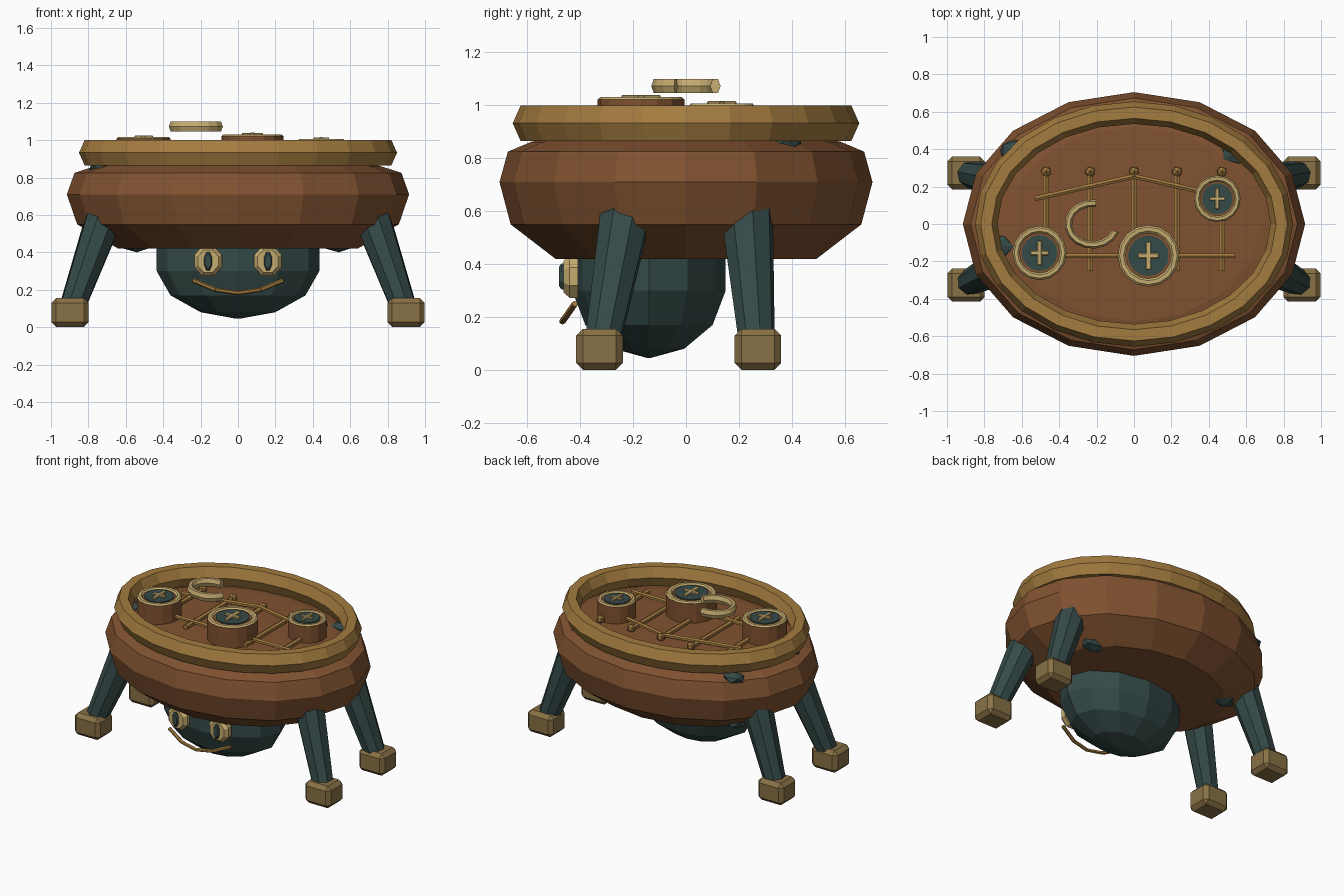
import bpy, bmesh, math
from mathutils import Vector, Matrix

if "Cube" in bpy.data.objects:
    bpy.data.objects.remove(bpy.data.objects["Cube"])


def material(name, rgb):
    m = bpy.data.materials.new(name)
    m.diffuse_color = (*rgb, 1)
    m.use_nodes = True
    m.node_tree.nodes["Principled BSDF"].inputs["Base Color"].default_value = m.diffuse_color
    return m


BROWN = material("shell brown", (0.22, 0.085, 0.03))
GOLD = material("rim gold", (0.37, 0.20, 0.05))
TEAL = material("dark teal", (0.035, 0.070, 0.066))
BRASS = material("foot brass", (0.25, 0.165, 0.06))
CREAM = material("pale gold", (0.56, 0.41, 0.16))


def finish(name, bm, mat):
    bmesh.ops.recalc_face_normals(bm, faces=bm.faces)
    me = bpy.data.meshes.new(name)
    bm.to_mesh(me)
    bm.free()
    me.materials.append(mat)
    ob = bpy.data.objects.new(name, me)
    bpy.context.collection.objects.link(ob)
    return ob


def lathe(name, profile, rx, ry, n, centre, mat):
    """Stack of elliptical rings (fraction, z), capped at both ends."""
    bm = bmesh.new()
    rings = []
    for f, z in profile:
        rings.append([bm.verts.new((centre[0] + rx * f * math.cos(2 * math.pi * i / n),
                                    centre[1] + ry * f * math.sin(2 * math.pi * i / n), z))
                      for i in range(n)])
    for a, b in zip(rings, rings[1:]):
        for i in range(n):
            j = (i + 1) % n
            bm.faces.new((a[i], a[j], b[j], b[i]))
    bm.faces.new(rings[0])
    bm.faces.new(rings[-1])
    return finish(name, bm, mat)


def ring(name, centre, rx, ry, w, h, mat, n=24, start=0, sweep=360, sides=6):
    """Elliptical torus or arc with a low-sided section."""
    closed = sweep == 360
    bm = bmesh.new()
    loops = []
    for i in range(n if closed else n + 1):
        a = math.radians(start + sweep * i / n)
        loop = []
        for k in range(sides):
            t = 2 * math.pi * k / sides
            u, v = w * math.cos(t), h * math.sin(t) / math.sin(math.pi / 3)
            loop.append(bm.verts.new((centre[0] + (rx + u) * math.cos(a),
                                      centre[1] + (ry + u) * math.sin(a), centre[2] + v)))
        loops.append(loop)
    pairs = list(zip(loops, loops[1:] + loops[:1])) if closed else list(zip(loops, loops[1:]))
    for a, b in pairs:
        for k in range(sides):
            j = (k + 1) % sides
            bm.faces.new((a[k], a[j], b[j], b[k]))
    if not closed:
        bm.faces.new(loops[0])
        bm.faces.new(loops[-1])
    return finish(name, bm, mat)


def rod(name, p, q, r1, r2, mat, sides=6):
    p, q = Vector(p), Vector(q)
    bm = bmesh.new()
    rot = (q - p).to_track_quat('Z', 'Y').to_matrix().to_4x4()
    bmesh.ops.create_cone(bm, cap_ends=True, segments=sides, radius1=r1, radius2=r2,
                          depth=(q - p).length,
                          matrix=Matrix.Translation((p + q) / 2) @ rot)
    return finish(name, bm, mat)


def block(name, centre, size, bevel, mat, angle=0):
    bm = bmesh.new()
    bmesh.ops.create_cube(bm, size=1)
    bmesh.ops.scale(bm, vec=size, verts=bm.verts)
    if bevel:
        bmesh.ops.bevel(bm, geom=bm.edges[:], offset=bevel, segments=1, affect='EDGES')
    bm.transform(Matrix.Translation(centre) @ Matrix.Rotation(angle, 4, 'Z'))
    return finish(name, bm, mat)


def blob(name, centre, size, mat, level=1):
    bm = bmesh.new()
    bmesh.ops.create_icosphere(bm, subdivisions=level, radius=1)
    bmesh.ops.scale(bm, vec=size, verts=bm.verts)
    bmesh.ops.translate(bm, vec=centre, verts=bm.verts)
    return finish(name, bm, mat)


# Shell body with a gently domed deck, and the raised rim
lathe("shell_body", [(0.70, 0.42), (0.94, 0.55), (1, 0.71), (0.955, 0.825),
                     (0.83, 0.862), (0.74, 0.875), (0.3, 0.885)],
      0.915, 0.705, 16, (0, 0), BROWN)
ring("deck_rim", (0, 0, 0.9325), 0.79, 0.595, 0.06, 0.0675, GOLD)

# Head hanging under the shell
lathe("head", [(0.02, 0.045), (0.46, 0.08), (0.83, 0.17), (1, 0.3), (1, 0.45)],
      0.435, 0.29, 12, (0, -0.14), TEAL)

for s, side in ((-1, "left"), (1, "right")):
    # Eye discs with slit pupils, turned to face the front
    for part, r, rx, rz, y, depth, mat in (("eye", 1, 0.075, 0.082, -0.435, 0.055, CREAM),
                                           ("pupil", 1, 0.022, 0.05, -0.468, 0.024, TEAL)):
        bm = bmesh.new()
        for r1, r2, d, off in ((1, 1, 0.6, 0.2), (1, 0.75, 0.4, -0.3)):
            bmesh.ops.create_cone(bm, cap_ends=True, segments=8, radius1=r1, radius2=r2,
                                  depth=d,
                                  matrix=Matrix.Translation((0, off, 0))
                                  @ Matrix.Rotation(math.pi / 2, 4, 'X')
                                  @ Matrix.Rotation(math.pi / 8, 4, 'Z'))
        bmesh.ops.scale(bm, vec=(rx * 1.06, depth, rz * 1.06), verts=bm.verts)
        bmesh.ops.translate(bm, vec=(s * 0.16, y, 0.353), verts=bm.verts)
        finish(side + "_" + part, bm, mat)

    # Legs and chamfered feet
    for end, foot_y, low_y, top_y in (("front", -0.327, -0.315, -0.215),
                                      ("back", 0.272, 0.267, 0.225)):
        rod(f"{side}_{end}_leg", (s * 0.885, low_y, 0.11), (s * 0.69, top_y, 0.66),
            0.07, 0.105, TEAL, 8)
        block(f"{side}_{end}_foot", (s * 0.898, foot_y, 0.078),
              (0.2, 0.176, 0.155), 0.026, BRASS)
    # Haunch tip showing beneath the shell
    blob(side + "_haunch", (s * 0.54, 0.24, 0.44), (0.09, 0.06, 0.04), TEAL)

# Smiling mouth
mouth = [(-0.24, -0.42, 0.25), (-0.12, -0.455, 0.2), (0, -0.467, 0.183),
         (0.12, -0.455, 0.2), (0.24, -0.42, 0.25)]
for a, b in zip(mouth, mouth[1:]):
    rod("mouth", a, b, 0.012, 0.012, GOLD)

# Teal patches wedged between shell and rim
for c in ((-0.64, 0.39, 0.835), (-0.72, -0.12, 0.86), (0.54, 0.38, 0.86)):
    blob("patch", c, (0.085, 0.065, 0.035), TEAL)

# Deck lattice: uprights with knobs, a straight rail and a peaked rail
for x in (-0.47, -0.235, 0, 0.23, 0.47):
    rod("upright", (x, -0.25, 0.9), (x, 0.27, 0.9), 0.018, 0.018, GOLD)
    blob("knob", (x, 0.28, 0.905), (0.03, 0.03, 0.03), GOLD)
rod("lower_rail", (-0.54, -0.17, 0.91), (0.54, -0.17, 0.91), 0.015, 0.015, GOLD)
for s in (-1, 1):
    rod("peaked_rail", (s * 0.53, 0.135, 0.91), (0, 0.255, 0.91), 0.015, 0.015, GOLD)

# Round dials: drum, gold ring, teal face and cross
for x, y, r, top in ((-0.505, -0.155, 0.145, 1.008), (0.077, -0.17, 0.165, 1.022),
                     (0.445, 0.135, 0.125, 0.998)):
    rod("dial_drum", (x, y, 0.87), (x, y, top), r, r, BROWN, 16)
    ring("dial_ring", (x, y, top), r * 0.87, r * 0.87, r * 0.125, 0.009, CREAM, 16)
    rod("dial_face", (x, y, top - 0.01), (x, y, top + 0.006), r * 0.66, r * 0.66, TEAL, 16)
    block("dial_cross", (x, y, top + 0.009), (r * 0.17, r * 0.9, 0.018), 0.004, CREAM)
    block("dial_cross", (x, y, top + 0.009), (r * 0.68, r * 0.17, 0.016), 0.004, CREAM)

# Floating crescent above the deck
ring("crescent", (-0.222, 0, 1.073), 0.13, 0.112, 0.02, 0.027, CREAM, 12, 82, 258)
